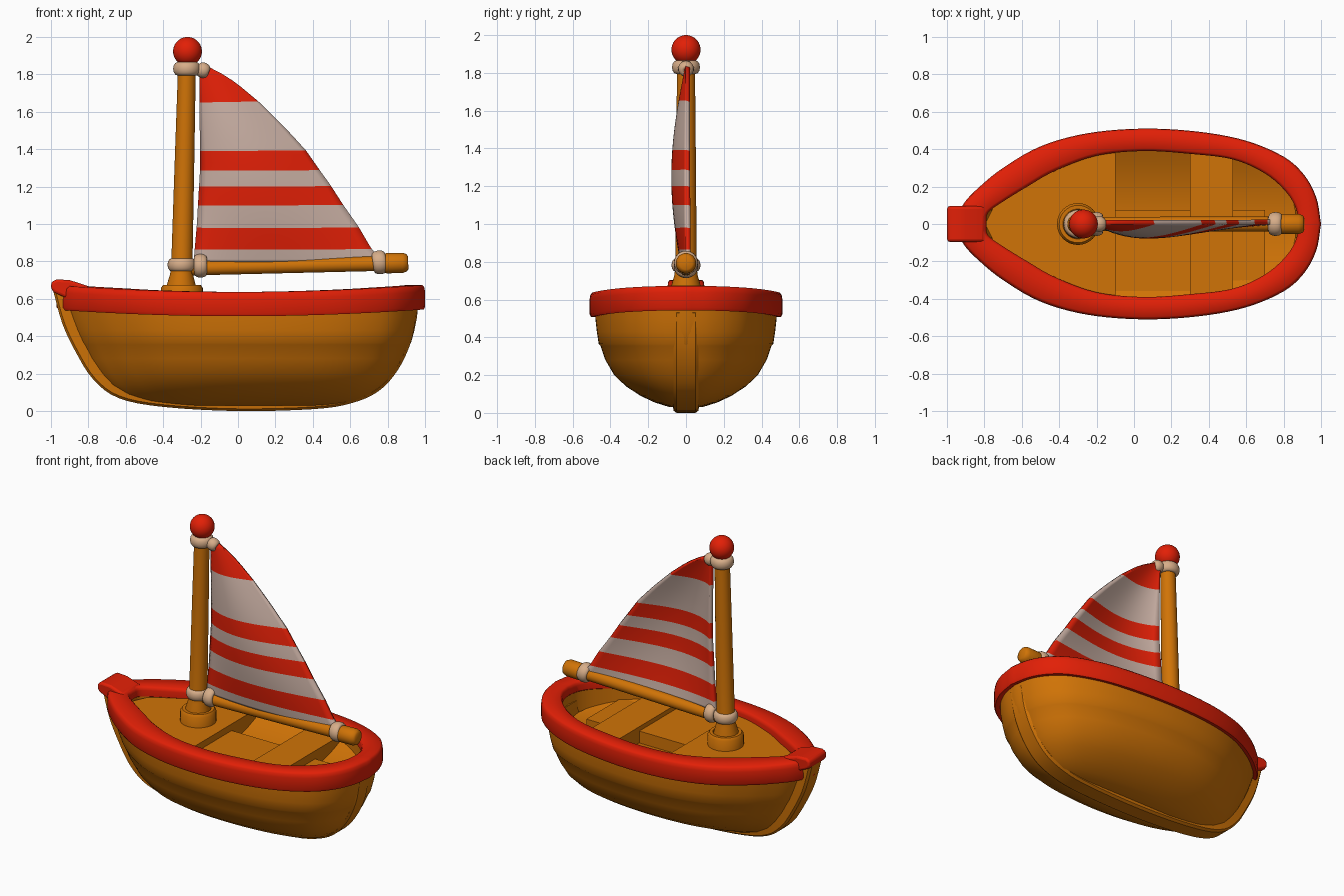
import bpy, bmesh, math
from mathutils import Vector

if "Cube" in bpy.data.objects:
    bpy.data.objects.remove(bpy.data.objects["Cube"])


def material(name, rgb):
    m = bpy.data.materials.new(name)
    m.diffuse_color = (*rgb, 1)
    m.use_nodes = True
    m.node_tree.nodes["Principled BSDF"].inputs["Base Color"].default_value = m.diffuse_color
    return m


RED = material("red paint", (0.76, 0.014, 0.002))
WOOD = material("orange wood", (0.63, 0.172, 0.002))
WHITE = material("sail white", (0.57, 0.42, 0.36))
ROPE = material("tan rope", (0.68, 0.42, 0.25))


def finish(name, bm, mats, angle=40):
    bmesh.ops.recalc_face_normals(bm, faces=bm.faces)
    me = bpy.data.meshes.new(name)
    bm.to_mesh(me)
    bm.free()
    ob = bpy.data.objects.new(name, me)
    bpy.context.collection.objects.link(ob)
    for m in mats:
        me.materials.append(m)
    bpy.context.view_layer.objects.active = ob
    ob.select_set(True)
    bpy.ops.object.shade_smooth_by_angle(angle=math.radians(angle))
    ob.select_set(False)
    return ob


def smooth_path(pts, n=5):
    """Catmull-Rom points through a 2D path."""
    p = [Vector(q) for q in pts]
    p = [2 * p[0] - p[1]] + p + [2 * p[-1] - p[-2]]
    out = []
    for i in range(1, len(p) - 2):
        a, b, c, d = p[i - 1:i + 3]
        for k in range(n):
            t = k / n
            out.append(0.5 * (2 * b + (c - a) * t + (2 * a - 5 * b + 4 * c - d) * t * t
                              + (3 * b - a - 3 * c + d) * t ** 3))
    return out + [p[-2]]


def interp(path, x):
    for a, b in zip(path, path[1:]):
        if a[0] <= x <= b[0]:
            return a[1] + (b[1] - a[1]) * (x - a[0]) / max(b[0] - a[0], 1e-6)
    return path[0][1] if x < path[0][0] else path[-1][1]


def loft(name, rings, mat, caps=True, loop=False, angle=40):
    bm = bmesh.new()
    vs = [[bm.verts.new(c) for c in r] for r in rings]
    n = len(vs[0])
    for a, b in zip(vs, vs[1:] + vs[:1] if loop else vs[1:]):
        for i in range(n):
            j = (i + 1) % n
            bm.faces.new((a[i], a[j], b[j], b[i]))
    if caps and not loop:
        bm.faces.new(vs[0])
        bm.faces.new(vs[-1])
    return finish(name, bm, [mat], angle)


def closed(half):
    return list(half) + [Vector((p.x, -p.y)) for p in reversed(half[1:-1])]


# Plan outlines of the gunwale, bow at -x
outer_half = smooth_path([(-.97, 0), (-.91, .11), (-.83, .195), (-.7, .3), (-.5, .415), (-.25, .485),
                          (.05, .51), (.35, .493), (.6, .445), (.8, .36), (.91, .262), (.975, .14), (1, 0)])
inner_half = smooth_path([(-.79, 0), (-.78, .06), (-.7, .12), (-.57, .2), (-.42, .285), (-.2, .365),
                          (.05, .39), (.3, .375), (.53, .345), (.7, .27), (.81, .175), (.865, .085), (.88, 0)])
OUT, INN = closed(outer_half), closed(inner_half)


def sheer(x):
    return .637 + .036 * x * x


# Hull: outline scaled level by level (z, bow x, stern x, half width)
levels = [(.6, -.955, .965, .482), (.5, -.92, .957, .48), (.43, -.893, .943, .472), (.365, -.863, .925, .462),
          (.355, -.856, .918, .453), (.28, -.817, .885, .427), (.2, -.765, .84, .38), (.14, -.715, .785, .317),
          (.09, -.645, .72, .24), (.055, -.56, .65, .165), (.03, -.44, .54, .085)]
rings = []
for z, x0, x1, w in levels:
    rings.append([((x0 + x1) / 2 + (p.x - .015) / .985 * (x1 - x0) / 2, p.y / .51 * w, z) for p in OUT])
hull = loft("hull", rings, WOOD, caps=False, angle=50)
bm = bmesh.new()
bm.from_mesh(hull.data)
low = [e for e in bm.edges if e.is_boundary and e.verts[0].co.z < .1]
bmesh.ops.contextual_create(bm, geom=low)
bm.to_mesh(hull.data)
bm.free()

# Gunwale: rounded section swept round between the outlines (fraction inward, drop)
section = [(.25, .128), (.06, .13), (0, .115), (0, .035), (.03, .012), (.12, 0),
           (.88, 0), (.97, .01), (1, .025), (1, .065), (.9, .075)]
rings = []
for t, d in section:
    rings.append([(*(a.lerp(b, t)), sheer(a.x) - d) for a, b in zip(OUT, INN)])
loft("gunwale", rings, RED, loop=True, angle=50)

# Inside wall of the well
loft("inner_wall", [[(p.x * 1.01, p.y * 1.01, z) for p in INN] for z in (.61, .40)], WOOD, caps=False)


# Deck, floor boards and bench: solid plates that follow the well's outline
def plate(name, x0, x1, top, bottom, y0=-1, y1=1, nx=16, ny=12):
    bm = bmesh.new()
    grid = []
    for i in range(nx + 1):
        x = x0 + (x1 - x0) * i / nx
        w = interp(inner_half, x) + .012
        row = []
        for j in range(ny + 1):
            y = max(-w, y0) + (min(w, y1) - max(-w, y0)) * j / ny
            row.append(bm.verts.new((x, y, top(y / .39))))
        grid.append(row)
    for a, b in zip(grid, grid[1:]):
        for j in range(ny):
            bm.faces.new((a[j], a[j + 1], b[j + 1], b[j]))
    ext = bmesh.ops.extrude_face_region(bm, geom=bm.faces[:])
    for v in ext["geom"]:
        if isinstance(v, bmesh.types.BMVert):
            v.co.z = bottom
    return finish(name, bm, [WOOD])


plate("fore_deck", -.79, -.1, lambda t: .59, .4)
plate("floor", -.11, .88, lambda t: .46 + .1 * t * t, .38, nx=30)
plate("bench", .3, .53, lambda t: .575, .45)
plate("centre_plank", -.1, .3, lambda t: .545, .42, y1=.075)
plate("aft_plank", .53, .7, lambda t: .52, .42, y1=.075)

# Keel and stem: strip along the hull profile
path = smooth_path([(-.99, .65), (-.94, .47), (-.87, .32), (-.775, .17), (-.64, .07), (-.4, .022), (0, 0),
                    (.4, .01), (.6, .04), (.75, .105), (.855, .22), (.925, .37), (.955, .53)], 4)
rings = []
for i, p in enumerate(path):
    d = (path[min(i + 1, len(path) - 1)] - path[max(i - 1, 0)]).normalized()
    n = Vector((-d.y, d.x))
    q, r = p + n * .012, p + n * .08
    rings.append([(p.x, -.05, p.y), (p.x, .05, p.y), (q.x, .066, q.y), (r.x, .075, r.y),
                  (r.x, -.075, r.y), (q.x, -.066, q.y)])
loft("keel", rings, WOOD, angle=35)

# Red cap on the bow
prof = [(-1, .655), (-.998, .69), (-.97, .704), (-.9, .7), (-.8, .668), (-.785, .62), (-.91, .6), (-.985, .635)]
cap = loft("bow_cap", [[(x, y, z) for x, z in prof] for y in (-.095, .095)], RED)
bev = cap.modifiers.new("round", "BEVEL")
bev.width, bev.segments = .014, 3


# Round parts: radii along a straight axis
def turned(name, a, b, stations, mat, seg=32):
    a, b = Vector(a), Vector(b)
    rot = (b - a).to_track_quat('Z', 'Y')
    rings = []
    for t, r in stations:
        c = a.lerp(b, t)
        rings.append([c + rot @ Vector((r * math.cos(k * math.tau / seg), r * math.sin(k * math.tau / seg), 0))
                      for k in range(seg)])
    return loft(name, rings, mat)


# Rope lashing: a ring stretched along its axis
def rope_ring(name, loc, axis, major, minor, stretch=1.0):
    rot = Vector(axis).to_track_quat('Z', 'Y')
    bpy.ops.mesh.primitive_torus_add(location=loc, rotation=rot.to_euler(), major_radius=major,
                                     minor_radius=minor, major_segments=32, minor_segments=12)
    ob = bpy.context.object
    ob.name = name
    ob.scale.z = stretch
    ob.data.materials.append(ROPE)
    bpy.ops.object.shade_smooth()


turned("mast_collar", (-.3, 0, .56), (-.3, 0, .675), [(0, .112), (.85, .112), (1, .1), (1, .08), (.8, .075)], WOOD)
turned("mast", (-.305, 0, .6), (-.272, 0, 1.88),
       [(0, .085), (.05, .08), (.1, .062), (.13, .057), (.6, .052), (1, .047)], WOOD)
bpy.ops.mesh.primitive_uv_sphere_add(segments=32, ring_count=20, radius=.077, location=(-.27, 0, 1.923))
bpy.context.object.name = "mast_ball"
bpy.context.object.data.materials.append(RED)
bpy.ops.object.shade_smooth()

turned("boom", (-.25, 0, .763), (.91, 0, .793),
       [(0, .038), (.88, .04), (.89, .05), (.9, .054), (.975, .054), (.993, .046), (1, .034)], WOOD)

# Rope lashings
rope_ring("mast_top_rope", (-.273, 0, 1.83), (0, 0, 1), .05, .024, 1.5)
rope_ring("mast_low_rope", (-.3, 0, .782), (0, 0, 1), .055, .022, 1.6)
rope_ring("boom_fore_rope", (-.2, 0, .777), (1, 0, 0), .042, .022, 1.6)
rope_ring("boom_aft_rope", (.757, 0, .795), (1, 0, .15), .044, .02, 1.8)
rope_ring("sail_head_rope", (-.187, 0, 1.822), (1, 0, -.4), .02, .022, 1.5)

# Striped sail: rows at stripe edges, bellied towards -y
leech = [(.8, .77), (.87, .71), (.98, .645), (1.1, .56), (1.2, .495), (1.29, .43), (1.39, .36), (1.52, .24),
         (1.65, .107), (1.74, .0), (1.79, -.07), (1.84, -.165)]
luff = [(.8, -.235), (1.0, -.215), (1.3, -.195), (1.84, -.2)]
edges = [.8, .865, .98, 1.1, 1.2, 1.285, 1.39, 1.65, 1.84]
bm = bmesh.new()
rows, bands, nx = [], [], 20
for s in range(8):
    for k in range(5):
        rows.append(edges[s] + (edges[s + 1] - edges[s]) * k / 5)
        bands.append(s % 2)
rows.append(1.84)
grid = []
for z in rows:
    h = (z - .8) / 1.04
    xl, xr = interp(luff, z), interp(leech, z)
    row = []
    for i in range(nx + 1):
        t = i / nx
        belly = math.sin(math.pi * t ** .8) * math.sin(math.pi * min(1, h * .88 + .12)) * .075
        row.append(bm.verts.new((xl + (xr - xl) * t, .01 - belly, z)))
    grid.append(row)
for a, b, m in zip(grid, grid[1:], bands):
    for i in range(nx):
        bm.faces.new((a[i], a[i + 1], b[i + 1], b[i])).material_index = m
sail = finish("sail", bm, [WHITE, RED], 60)
sol = sail.modifiers.new("cloth", "SOLIDIFY")
sol.thickness, sol.offset = .026, 0
